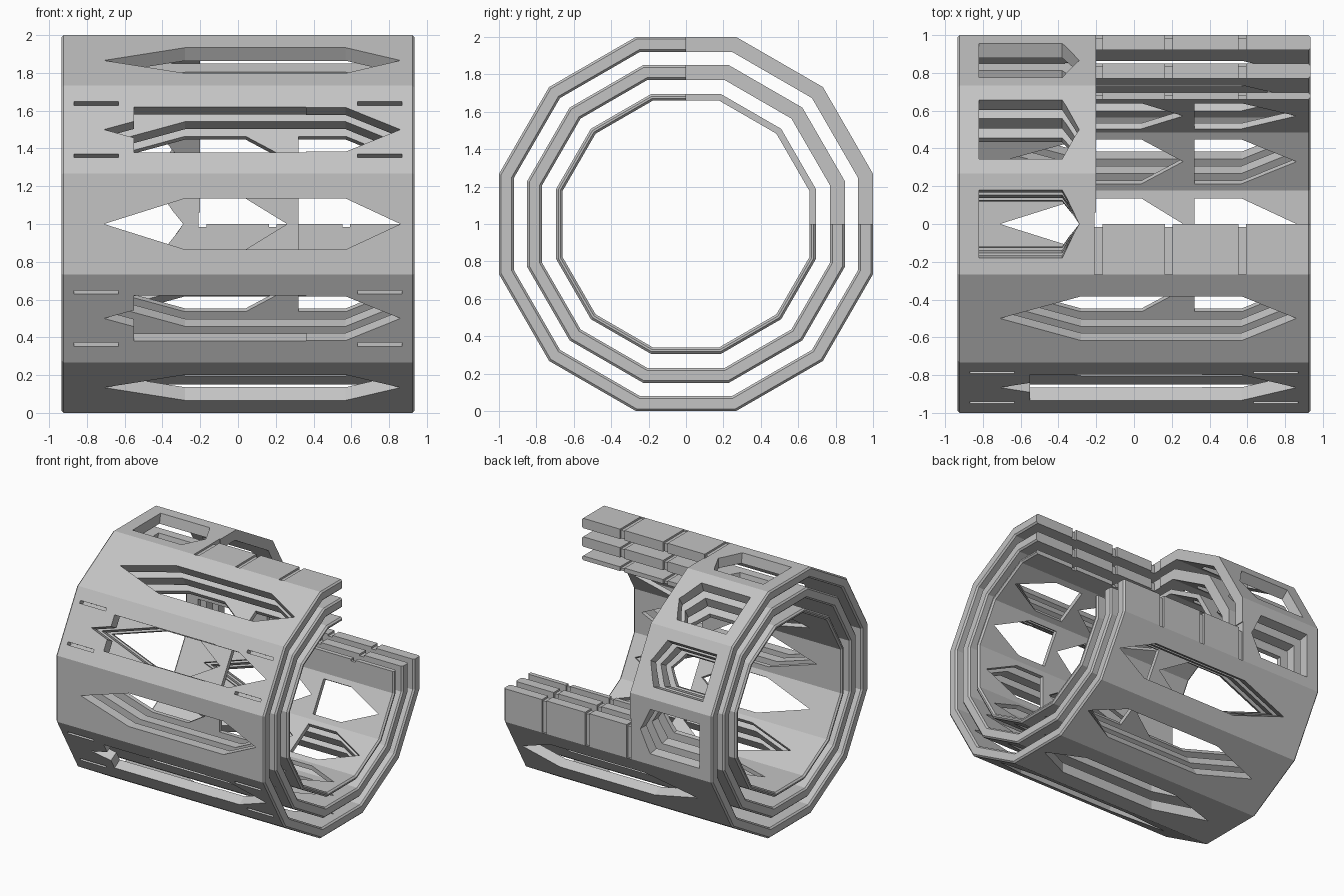
import bpy, bmesh
from math import sin, cos, radians
from mathutils import Vector

if "Cube" in bpy.data.objects:
    bpy.data.objects.remove(bpy.data.objects["Cube"])

grey = bpy.data.materials.new("light_grey")
grey.use_nodes = True
COLOUR = (0.55, 0.55, 0.55, 1)
grey.diffuse_color = COLOUR
grey.node_tree.nodes["Principled BSDF"].inputs["Base Color"].default_value = COLOUR

HALF = 0.935       # half length along x
CUT_X = -0.2       # the open quarter starts here
BEVEL = 0.012


def place(x, t, r, angle):
    """Point on the side facing `angle`, measured from up towards the back."""
    a = radians(angle)
    return Vector((x, t * cos(a) + r * sin(a), 1 + r * cos(a) - t * sin(a)))


def prism(bm, outline, angle, r0, r1, taper=False):
    """Extrude an (x, t) outline outwards through one side of a shell."""
    rings = []
    for r in (r0, r1):
        k = r if taper else 1
        rings.append([bm.verts.new(place(x, t * k, r, angle)) for x, t in outline])
    n = len(outline)
    bm.faces.new(rings[0])
    bm.faces.new(rings[1][::-1])
    for i in range(n):
        j = (i + 1) % n
        bm.faces.new((rings[0][i], rings[1][i], rings[1][j], rings[0][j]))


def rect(x0, x1, t0, t1):
    return [(x0, t0), (x1, t0), (x1, t1), (x0, t1)]


def hexagon(a, b, c, d, h):
    return [(a, 0), (b, -h), (c, -h), (d, 0), (c, h), (b, h)]


def pentagon(a, c, d, h):
    return [(a, -h), (c, -h), (d, 0), (c, h), (a, h)]


def finish(bm, name):
    bmesh.ops.recalc_face_normals(bm, faces=bm.faces[:])
    mesh = bpy.data.meshes.new(name)
    bm.to_mesh(mesh)
    bm.free()
    obj = bpy.data.objects.new(name, mesh)
    bpy.context.collection.objects.link(obj)
    mesh.materials.append(grey)
    return obj


def tube(name, r_in, r_out):
    """Twelve-sided tube along x with bevelled rims."""
    b = BEVEL
    section = [(-HALF, r_in + b), (-HALF, r_out - b), (-HALF + b, r_out), (HALF - b, r_out),
               (HALF, r_out - b), (HALF, r_in + b), (HALF - b, r_in), (-HALF + b, r_in)]
    bm = bmesh.new()
    rows = [[bm.verts.new(place(x, 0, r / cos(radians(15)), 15 + 30 * k)) for x, r in section]
            for k in range(12)]
    n = len(section)
    for k in range(12):
        p, q = rows[k], rows[(k + 1) % 12]
        for i in range(n):
            j = (i + 1) % n
            bm.faces.new((p[i], p[j], q[j], q[i]))
    return finish(bm, name)


def cutters(kind, r_in, r_out):
    bm = bmesh.new()
    lo, hi = r_in - 0.04, r_out + 0.04
    # open quarter, upper back
    prism(bm, rect(CUT_X, 1.2, 0, 1.3), 0, 0, 1.3)
    # pointed windows in the closed end of that quarter
    for angle in (0, 30, 60, 90):
        prism(bm, pentagon(-0.82, -0.38, -0.29, 0.18), angle, lo, hi, True)
    # long pointed slots around the other sides
    for angle in range(120, 360, 30):
        if kind == "inner":
            prism(bm, hexagon(-0.71, -0.28, 0.04, 0.26, 0.135), angle, lo, hi)
            prism(bm, pentagon(0.32, 0.57, 0.86, 0.135), angle, lo, hi)
        else:
            prism(bm, hexagon(-0.71, -0.28, 0.57, 0.86, 0.135), angle, lo, hi)
    # wider cut and thin slits on the two slanted front sides
    if kind == "outer":
        for angle in (240, 300):
            prism(bm, rect(-0.55, 0.36, -0.139, 0.139), angle, lo, hi)
            for t in (-0.159, 0.159):
                for x in (-0.75, 0.75):
                    prism(bm, rect(x - 0.117, x + 0.117, t - 0.011, t + 0.011),
                          angle, r_out - 0.05, hi)
    # shallow grooves across both cut edges
    for angle, s in ((0, 1), (90, -1)):
        edge = r_out * 0.268
        for x in (-0.188, 0.185, 0.572):
            for t0, t1, r0 in ((-edge, 0.05, r_out - 0.015), (-0.015, 0.06, lo)):
                a, b = sorted((s * t0, s * t1))
                prism(bm, rect(x - 0.02, x + 0.02, a, b), angle, r0, hi + r0 * 0.01)
    obj = finish(bm, kind + "_cutter")
    obj.hide_render = True
    return obj


# three nested shells
for kind, r_in, r_out in (("outer", 0.92, 1.0), ("middle", 0.77, 0.85), ("inner", 0.66, 0.695)):
    shell = tube(kind + "_shell", r_in, r_out)
    cutter = cutters(kind, r_in, r_out)
    mod = shell.modifiers.new("openings", "BOOLEAN")
    mod.operation = "DIFFERENCE"
    mod.solver = "EXACT"
    mod.use_self = True
    mod.object = cutter
    bpy.context.view_layer.objects.active = shell
    bpy.ops.object.modifier_apply(modifier=mod.name)
    bpy.data.objects.remove(cutter)
